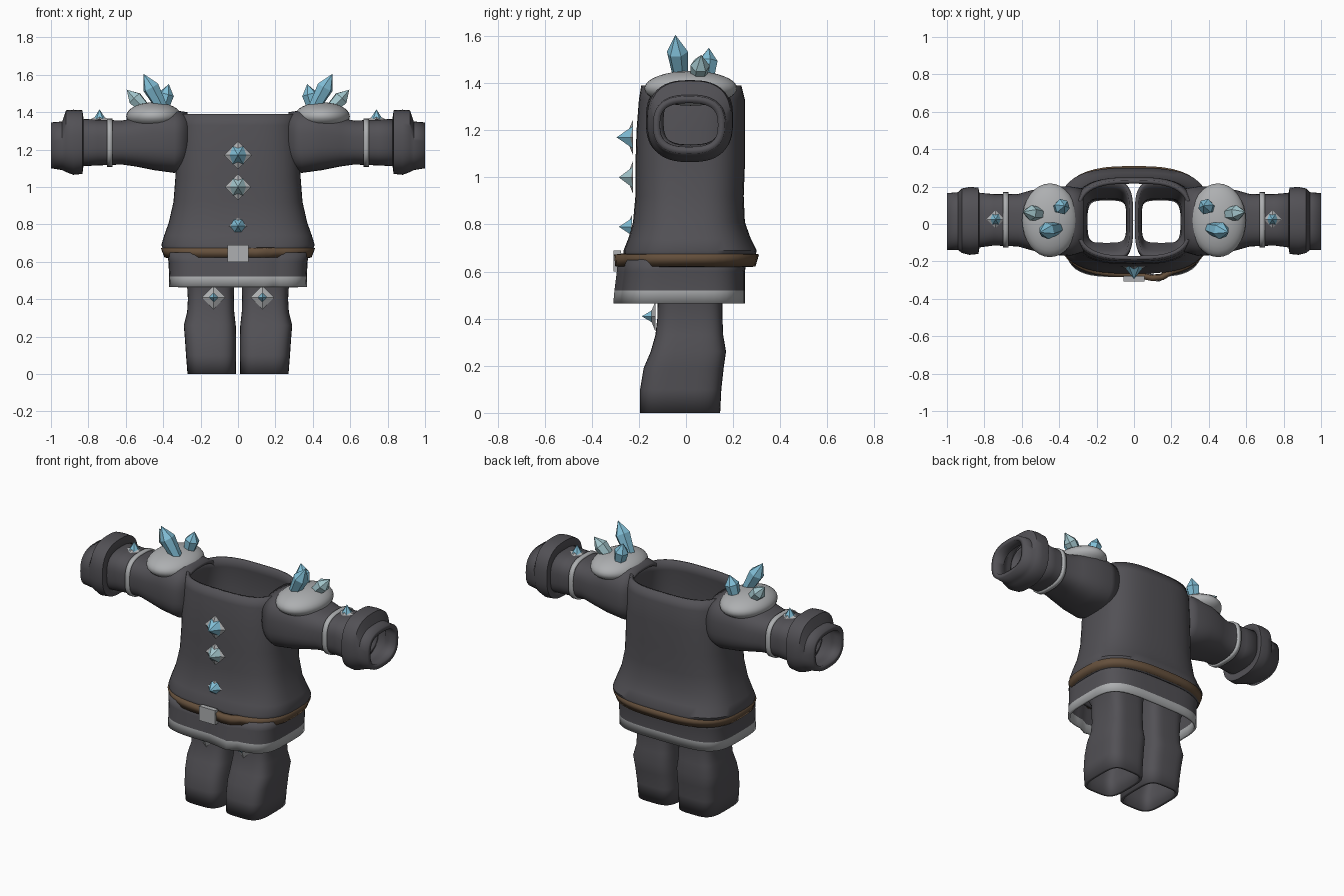
import bpy, bmesh
from math import cos, sin, pi
from mathutils import Vector, Matrix

cube = bpy.data.objects.get("Cube")
if cube:
    bpy.data.objects.remove(cube, do_unlink=True)


def material(name, rgb):
    m = bpy.data.materials.new(name)
    m.use_nodes = True
    col = (*rgb, 1.0)
    m.diffuse_color = col
    m.node_tree.nodes["Principled BSDF"].inputs["Base Color"].default_value = col
    return m


CLOTH = material("dark cloth", (0.085, 0.082, 0.092))
TRIM = material("pale grey trim", (0.42, 0.43, 0.44))
LEATHER = material("brown leather", (0.13, 0.08, 0.045))
BLUE = material("blue crystal", (0.22, 0.52, 0.68))
PALE = material("pale crystal", (0.36, 0.56, 0.60))


def finish(name, bm, mats, mirror=False, thickness=0, smooth=True):
    mesh = bpy.data.meshes.new(name)
    bm.to_mesh(mesh)
    bm.free()
    obj = bpy.data.objects.new(name, mesh)
    bpy.context.collection.objects.link(obj)
    for m in mats:
        mesh.materials.append(m)
    if smooth:
        bpy.ops.object.select_all(action='DESELECT')
        obj.select_set(True)
        bpy.context.view_layer.objects.active = obj
        bpy.ops.object.shade_smooth_by_angle(angle=0.7)
    if thickness:
        s = obj.modifiers.new("thickness", 'SOLIDIFY')
        s.thickness, s.offset = thickness, -1
    if mirror:
        obj.modifiers.new("mirror", 'MIRROR').use_clip = False
    return obj


def power(v, e):
    return (1 if v > 0 else -1) * abs(v) ** (2 / e)


def loft(rings, e, axis='z', n=48, flap=0):
    """Open tube through rounded-box rings (t, u0, u1, v0, v1)."""
    bm = bmesh.new()
    loops = []
    for t, u0, u1, v0, v1 in rings:
        loop = []
        for i in range(n):
            a = 2 * pi * i / n
            u = (u0 + u1) / 2 + (u1 - u0) / 2 * power(cos(a), e)
            v = (v0 + v1) / 2 + (v1 - v0) / 2 * power(sin(a), e)
            if axis == 'z' and v < 0 and 0.02 < u < 0.16 and t < 0.7:
                v -= flap
            loop.append(bm.verts.new((u, v, t) if axis == 'z' else (t, u, v)))
        loops.append(loop)
    for a, b in zip(loops, loops[1:]):
        for i in range(n):
            j = (i + 1) % n
            bm.faces.new((a[i], a[j], b[j], b[i]))
    return bm


# Coat body, flaring towards the waist
finish("coat_body", loft([
    (0.62, -0.385, 0.385, -0.265, 0.285),
    (0.69, -0.41, 0.41, -0.265, 0.30),
    (0.74, -0.395, 0.395, -0.245, 0.275),
    (0.81, -0.37, 0.37, -0.225, 0.25),
    (0.92, -0.345, 0.345, -0.215, 0.245),
    (1.05, -0.335, 0.335, -0.215, 0.25),
    (1.20, -0.33, 0.33, -0.21, 0.25),
    (1.33, -0.32, 0.32, -0.20, 0.25),
    (1.39, -0.31, 0.31, -0.19, 0.235)], 3), [CLOTH], thickness=0.02)

# Skirt with a pale hem
skirt = loft([
    (0.465, -0.37, 0.37, -0.285, 0.25),
    (0.52, -0.368, 0.368, -0.28, 0.25),
    (0.60, -0.372, 0.372, -0.27, 0.25),
    (0.65, -0.38, 0.38, -0.265, 0.26)], 4, flap=0.025)
for f in skirt.faces:
    f.material_index = int(f.calc_center_median().z < 0.52)
finish("coat_skirt", skirt, [CLOTH, TRIM], thickness=0.015)

# Belt and buckle
finish("belt", loft([
    (0.622, -0.393, 0.393, -0.28, 0.295),
    (0.672, -0.412, 0.412, -0.285, 0.31)], 2.8, flap=0.022),
    [LEATHER], thickness=0.03)


def box(name, centre, size, mat):
    bm = bmesh.new()
    bmesh.ops.create_cube(bm, size=1, matrix=Matrix.Translation(centre) @ Matrix.Diagonal((*size, 1)))
    finish(name, bm, [mat], smooth=False)


box("buckle", (0, -0.292, 0.645), (0.11, 0.03, 0.09), TRIM)

# Trouser legs, widening into the hips inside the coat
finish("trouser_leg", loft([
    (0.0, 0.012, 0.27, -0.195, 0.145),
    (0.10, 0.010, 0.278, -0.195, 0.15),
    (0.19, 0.010, 0.284, -0.18, 0.16),
    (0.26, 0.012, 0.29, -0.15, 0.17),
    (0.33, 0.02, 0.272, -0.13, 0.158),
    (0.40, 0.022, 0.268, -0.122, 0.155),
    (0.52, 0.02, 0.275, -0.12, 0.155),
    (0.60, 0.012, 0.31, -0.16, 0.20),
    (0.68, 0.004, 0.36, -0.20, 0.24)], 3.8), [CLOTH], mirror=True, thickness=0.02)

# Sleeves, armbands and cuffs
finish("sleeve", loft([
    (0.27, -0.15, 0.19, 1.10, 1.40),
    (0.34, -0.17, 0.20, 1.075, 1.41),
    (0.45, -0.165, 0.20, 1.09, 1.41),
    (0.55, -0.14, 0.18, 1.11, 1.37),
    (0.62, -0.12, 0.16, 1.12, 1.355),
    (0.75, -0.115, 0.16, 1.115, 1.36),
    (0.86, -0.13, 0.17, 1.11, 1.365)], 2.8, 'x'), [CLOTH], mirror=True, thickness=0.02)
finish("armband", loft([
    (0.672, -0.125, 0.17, 1.108, 1.366),
    (0.70, -0.125, 0.17, 1.108, 1.366)], 2.8, 'x'), [TRIM], mirror=True, thickness=0.015)
finish("cuff", loft([
    (0.825, -0.12, 0.16, 1.12, 1.36),
    (0.832, -0.16, 0.195, 1.07, 1.41),
    (0.88, -0.165, 0.198, 1.065, 1.413),
    (0.92, -0.155, 0.19, 1.08, 1.41),
    (0.94, -0.14, 0.17, 1.09, 1.35),
    (1.0, -0.14, 0.165, 1.10, 1.345)], 2.6, 'x'), [CLOTH], mirror=True, thickness=0.03)

# Shoulder pads
pad = bmesh.new()
bmesh.ops.create_uvsphere(pad, u_segments=32, v_segments=16, radius=1,
                          matrix=Matrix.Translation((0.45, 0.02, 1.378)) @ Matrix.Diagonal((0.148, 0.197, 0.074, 1)))
finish("shoulder_pad", pad, [TRIM], mirror=True)


def placed(base, direction, roll=0):
    rot = Vector(direction).to_track_quat('Z', 'Y').to_matrix().to_4x4()
    return Matrix.Translation(base) @ rot @ Matrix.Rotation(roll, 4, 'Z')


# Six-sided crystals growing from the pads
def crystal(name, base, tip, r, mat):
    axis = Vector(tip) - Vector(base)
    h = axis.length
    bm = bmesh.new()
    place = placed(base, axis)
    rings = []
    for z, k in ((0, 0.65), (h * 0.65, 1.0)):
        rings.append([bm.verts.new(place @ Vector((r * k * cos(i * pi / 3), r * k * sin(i * pi / 3), z)))
                      for i in range(6)])
    top = bm.verts.new(tip)
    for i in range(6):
        j = (i + 1) % 6
        bm.faces.new((rings[0][i], rings[0][j], rings[1][j], rings[1][i]))
        bm.faces.new((rings[1][i], rings[1][j], top))
    bm.faces.new(rings[0][::-1])
    finish(name, bm, [mat], mirror=True, smooth=False)


crystal("tall_crystal", (0.395, -0.02, 1.40), (0.505, -0.045, 1.605), 0.046, BLUE)
crystal("inner_crystal", (0.41, 0.085, 1.39), (0.37, 0.097, 1.55), 0.043, BLUE)
crystal("outer_crystal", (0.47, 0.05, 1.39), (0.595, 0.065, 1.52), 0.042, PALE)


# Pointed studs: a diamond backing with a faceted gem
def cone(name, centre, direction, sides, r, h, mat, mirror):
    bm = bmesh.new()
    bmesh.ops.create_cone(bm, cap_ends=True, segments=sides, radius1=r, radius2=0, depth=h,
                          matrix=placed(centre, direction, pi / 2) @ Matrix.Translation((0, 0, h / 2)))
    finish(name, bm, [mat], mirror=mirror, smooth=False)


def stud(name, centre, direction, plate, gem, height, sides=6, mat=BLUE, mirror=False):
    cone(name + "_backing", centre, direction, 4, plate, height * 0.45, TRIM, mirror)
    cone(name + "_gem", centre, direction, sides, gem, height, mat, mirror)


FRONT = (0, -1, 0)
stud("upper_chest_stud", (0, -0.225, 1.17), FRONT, 0.075, 0.055, 0.07)
stud("middle_chest_stud", (0, -0.225, 1.0), FRONT, 0.07, 0.052, 0.06, mat=PALE)
stud("lower_chest_stud", (0, -0.23, 0.79), FRONT, 0.048, 0.042, 0.055)
stud("knee_stud", (0.13, -0.13, 0.41), FRONT, 0.064, 0.034, 0.058, sides=4, mirror=True)
stud("sleeve_stud", (0.74, 0.025, 1.362), (0, 0, 1), 0.048, 0.034, 0.053, mirror=True)
